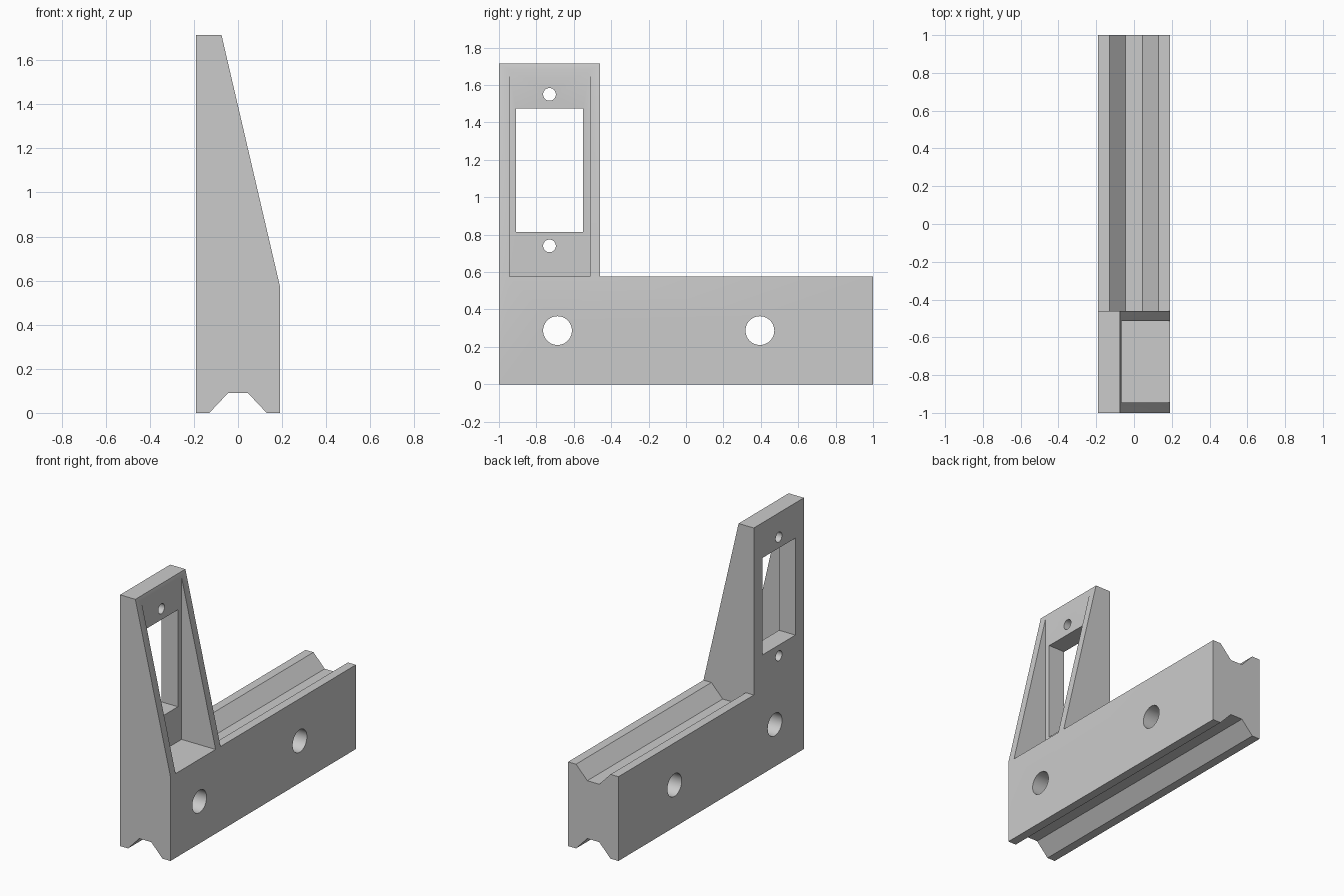
import bpy, bmesh
from math import pi
from mathutils import Matrix

if "Cube" in bpy.data.objects:
    bpy.data.objects.remove(bpy.data.objects["Cube"])

grey = bpy.data.materials.new("light grey")
grey.use_nodes = True
colour = (0.6, 0.6, 0.6, 1)
grey.diffuse_color = colour
grey.node_tree.nodes["Principled BSDF"].inputs["Base Color"].default_value = colour

HALF = 0.19        # half the thickness of the bracket
DECK = 0.575       # top of the rail
TOP = 1.715        # top of the upright
BACK = -0.46       # back of the upright


def add_object(name, bm):
    bmesh.ops.recalc_face_normals(bm, faces=bm.faces)
    mesh = bpy.data.meshes.new(name)
    bm.to_mesh(mesh)
    bm.free()
    mesh.materials.append(grey)
    obj = bpy.data.objects.new(name, mesh)
    bpy.context.collection.objects.link(obj)
    return obj


def prism(name, profile, y0, y1):
    """Extrude an x-z profile from y0 to y1."""
    bm = bmesh.new()
    face = bm.faces.new([bm.verts.new((x, y0, z)) for x, z in profile])
    new = bmesh.ops.extrude_face_region(bm, geom=[face])["geom"]
    verts = [v for v in new if isinstance(v, bmesh.types.BMVert)]
    bmesh.ops.translate(bm, verts=verts, vec=(0, y1 - y0, 0))
    return add_object(name, bm)


def box(name, x0, x1, y0, y1, z0, z1):
    return prism(name, [(x0, z0), (x1, z0), (x1, z1), (x0, z1)], y0, y1)


def drill(name, y, z, radius):
    """Cylinder along x."""
    bm = bmesh.new()
    bmesh.ops.create_cone(bm, cap_ends=True, segments=48, radius1=radius,
                          radius2=radius, depth=1,
                          matrix=Matrix.Translation((0, y, z)) @ Matrix.Rotation(pi / 2, 4, "Y"))
    return add_object(name, bm)


def groove(z):
    """Trapezoid channel, cut from z to 0.09 from the rail's outer face."""
    depth = 0.09 if z == 0 else -0.09
    return [(-0.13, z), (-0.045, z + depth), (0.045, z + depth), (0.13, z)]


# Full side outline: sloped upright above a grooved foot
bracket = prism("bracket", [(-HALF, 0)] + groove(0) +
                [(HALF, 0), (HALF, DECK), (-0.075, TOP), (-HALF, TOP)], -1, 1)

# Everything to be cut away
cutters = [
    prism("rail_top_cutter", [(-0.5, DECK)] + groove(DECK) +
          [(0.5, DECK), (0.5, 2), (-0.5, 2)], BACK, 1.2),
    box("pocket_cutter", -0.067, 0.5, -0.945, -0.513, DECK, 2),
    box("window_cutter", -0.5, 0.5, -0.908, -0.552, 0.813, 1.475),
]
for z in (0.74, 1.55):
    cutters.append(drill("screw_hole_cutter", -0.73, z, 0.034))
for y in (-0.687, 0.395):
    cutters.append(drill("mounting_hole_cutter", y, 0.287, 0.077))

bpy.ops.object.select_all(action="DESELECT")
bracket.select_set(True)
bpy.context.view_layer.objects.active = bracket
for cutter in cutters:
    cutter.hide_render = True
    mod = bracket.modifiers.new(cutter.name, "BOOLEAN")
    mod.operation = "DIFFERENCE"
    mod.solver = "EXACT"
    mod.object = cutter
    bpy.ops.object.modifier_apply(modifier=mod.name)
    bpy.data.objects.remove(cutter)

bpy.ops.object.shade_smooth_by_angle(angle=pi / 6)
